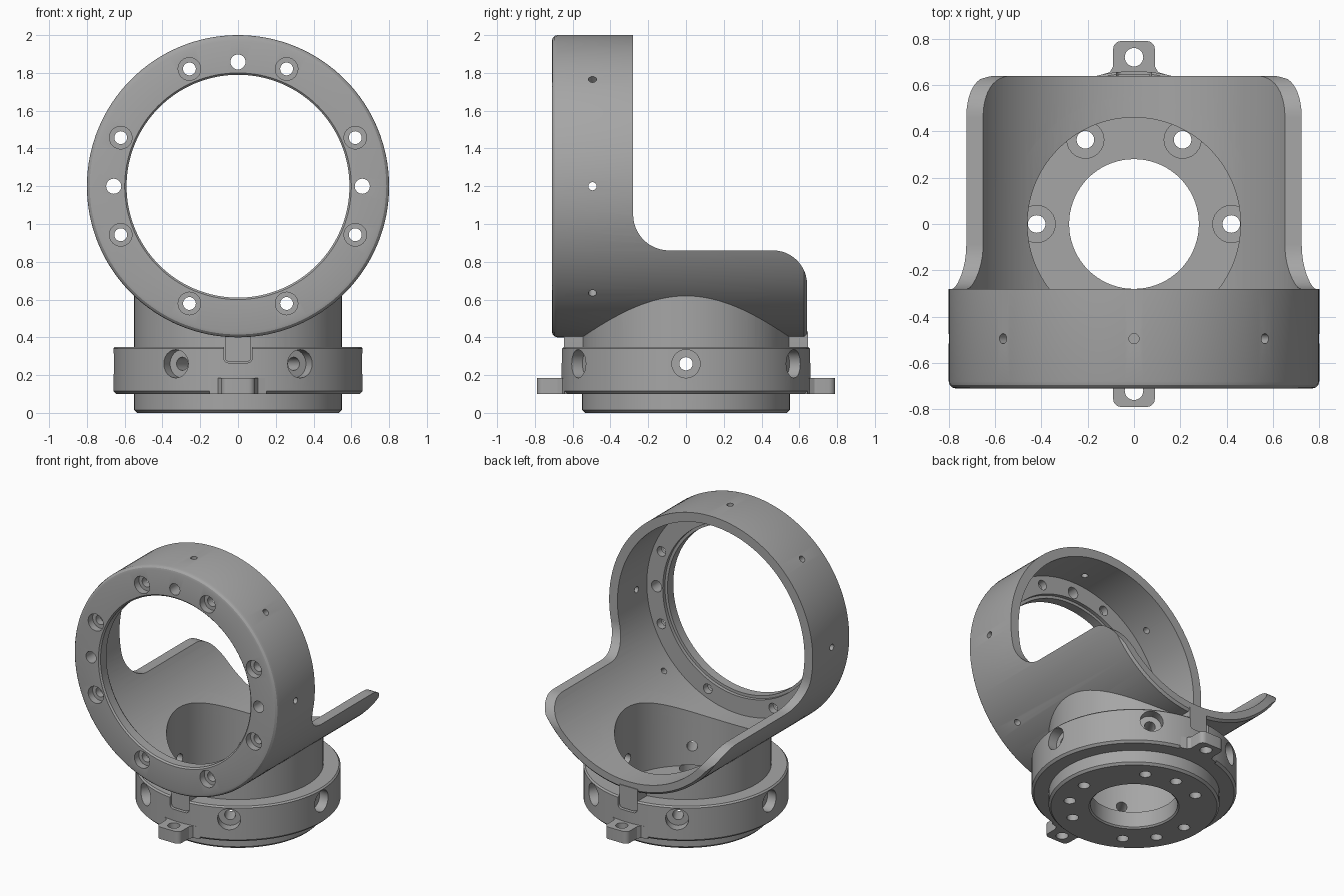
import bpy, bmesh
from math import sin, cos, pi, radians
from mathutils import Matrix, Vector

if "Cube" in bpy.data.objects:
    bpy.data.objects.remove(bpy.data.objects["Cube"])

CENTRE = Vector((0, 0, 1.2))           # axis of the big ring
TO_Y = Matrix.Rotation(-pi / 2, 4, 'X')  # turns local +z into +y


def finish(bm, name, matrix):
    bmesh.ops.transform(bm, matrix=matrix, verts=bm.verts)
    bmesh.ops.recalc_face_normals(bm, faces=bm.faces)
    mesh = bpy.data.meshes.new(name)
    bm.to_mesh(mesh)
    bm.free()
    obj = bpy.data.objects.new(name, mesh)
    bpy.context.collection.objects.link(obj)
    return obj


def lathe(name, profile, segments=96, matrix=Matrix()):
    """Spin a closed (radius, height) loop around local z."""
    bm = bmesh.new()
    rings = []
    for i in range(segments):
        a = 2 * pi * i / segments
        rings.append([bm.verts.new((r * cos(a), r * sin(a), h)) for r, h in profile])
    n = len(profile)
    for i in range(segments):
        p, q = rings[i], rings[(i + 1) % segments]
        for j in range(n):
            k = (j + 1) % n
            bm.faces.new((p[j], q[j], q[k], p[k]))
    return finish(bm, name, matrix)


def prism(name, outline, low, high, matrix=Matrix()):
    """Extrude a 2D outline along local z."""
    bm = bmesh.new()
    face = bm.faces.new([bm.verts.new((x, y, low)) for x, y in outline])
    new = bmesh.ops.extrude_face_region(bm, geom=[face])["geom"]
    bmesh.ops.translate(bm, vec=(0, 0, high - low),
                        verts=[v for v in new if isinstance(v, bmesh.types.BMVert)])
    return finish(bm, name, matrix)


def arc(cx, cy, r, start, end, steps=8):
    angles = [radians(start + (end - start) * i / steps) for i in range(steps + 1)]
    return [(cx + r * cos(a), cy + r * sin(a)) for a in angles]


def rod(start, end, radius, segments=24):
    """Cylinder cutter between two points."""
    start, end = Vector(start), Vector(end)
    turn = (end - start).to_track_quat('Z', 'Y').to_matrix().to_4x4()
    outline = arc(0, 0, radius, 0, 360 - 360 / segments, segments - 1)
    return prism("cutter", outline, 0, (end - start).length,
                 Matrix.Translation(start) @ turn)


def boolean(obj, cutter, operation='DIFFERENCE'):
    cutter.hide_render = True
    mod = obj.modifiers.new("cut", 'BOOLEAN')
    mod.object, mod.operation, mod.solver = cutter, operation, 'EXACT'
    graph = bpy.context.evaluated_depsgraph_get()
    mesh = bpy.data.meshes.new_from_object(obj.evaluated_get(graph))
    obj.modifiers.clear()
    obj.data = mesh
    bpy.data.objects.remove(cutter)


def polar(angle, r, z=0.0):
    return Vector((r * cos(radians(angle)), r * sin(radians(angle)), z))


def ring_point(angle, r, y):
    return CENTRE + Vector((r * cos(radians(angle)), y, r * sin(radians(angle))))


# Big ring with front flange, and its rear trough
ring_place = Matrix.Translation(CENTRE) @ TO_Y
ring = lathe("ring_and_trough", [
    (.60, -.71), (.77, -.71), (.785, -.706), (.796, -.695), (.80, -.68),
    (.80, .625), (.785, .64), (.735, .64), (.735, -.61), (.61, -.61),
    (.61, -.635), (.59, -.635), (.59, -.70)], 128, ring_place)

# Side outline: full ring at the front, low trough at the back
side = ([(-1, -1), (.641, -1)] + arc(.461, .68, .18, 0, 90, 12)
        + arc(-.09, 1.05, .19, 270, 180, 12) + [(-.28, 3), (-1, 3)])
yz_to_world = Matrix(((0, 0, 1, 0), (1, 0, 0, 0), (0, 1, 0, 0), (0, 0, 0, 1)))
boolean(ring, prism("cutter", side, -2, 2, yz_to_world), 'INTERSECT')

# Opening from the trough down into the base
boolean(ring, rod((0, 0, .12), (0, 0, .85), .46, 96))

# Flange screw holes with counterbores, and three plain holes
for i in range(8):
    a = 22.5 + 45 * i
    boolean(ring, rod(ring_point(a, .672, -.8), ring_point(a, .672, -.55), .034))
    boolean(ring, rod(ring_point(a, .672, -.8), ring_point(a, .672, -.66), .06))
for a in (0, 90, 180):
    boolean(ring, rod(ring_point(a, .658, -.8), ring_point(a, .658, -.55), .04))

# Small radial holes round the ring
for i in range(7):
    a = -45 + 45 * i
    boolean(ring, rod(ring_point(a, .65, -.495), ring_point(a, .9, -.495), .022, 16))

# Base cup
base = lathe("base_cup", [
    (.28, .01), (.29, 0), (.535, 0), (.55, .015), (.55, .65), (.46, .65),
    (.46, .12), (.28, .12)])
boolean(base, rod(CENTRE + Vector((0, -.62, 0)), CENTRE + Vector((0, 1, 0)), .735, 128))
for i in range(6):
    a = 60 * i
    boolean(base, rod(polar(a, .42, -.1), polar(a, .42, .3), .038))
    boolean(base, rod(polar(a, .42, .07), polar(a, .42, .125), .08))
for a in (90, 210, 330):               # blind holes underneath
    boolean(base, rod(polar(a, .42, -.1), polar(a, .42, .07), .038))

# Collar round the base
collar = lathe("collar", [
    (.545, .10), (.645, .10), (.66, .115), (.66, .34), (.65, .35), (.545, .35)])
for i in range(6):
    a = 60 * i
    boolean(base, rod(polar(a, .40, .26), polar(a, .8, .26), .035))
    boolean(collar, rod(polar(a, .50, .26), polar(a, .8, .26), .035))
    boolean(collar, rod(polar(a, .59, .26), polar(a, .8, .26), .075))


# Keys and drilled tabs, front and back
def key_outline(half, low, high):
    c = half - .025
    return (arc(-c, low + .025, .025, 180, 270, 4) + arc(c, low + .025, .025, 270, 360, 4)
            + [(half, high), (-half, high)])


XZ = Matrix.Rotation(pi / 2, 4, 'X')   # local y becomes z, local z becomes -y
tab_outline = ([(-.15, .60), (-.15, .642), (-.105, .655), (-.09, .68)]
               + arc(-.055, .755, .035, 180, 90, 5) + arc(.055, .755, .035, 90, 0, 5)
               + [(.09, .68), (.105, .655), (.15, .642), (.15, .60)])
parts = [ring, base, collar]
for label, angle in (("front", 0), ("back", pi)):
    spin = Matrix.Rotation(angle, 4, 'Z')
    boolean(collar, prism("cutter", key_outline(.075, .265, .5), .5, .8, spin @ XZ))
    parts.append(prism(label + "_key", key_outline(.07, .27, .43), .53, .645, spin @ XZ))
    tab = prism(label + "_tab", tab_outline, .10, .185,
                spin @ Matrix.Rotation(pi, 4, 'Z'))
    y = -.72 * cos(angle)
    boolean(tab, rod((0, y, 0), (0, y, .3), .04))
    parts.append(tab)

# One grey finish
grey = bpy.data.materials.new("plain_grey")
grey.use_nodes = True
colour = (.38, .38, .38, 1)
grey.diffuse_color = colour
grey.node_tree.nodes["Principled BSDF"].inputs["Base Color"].default_value = colour

bpy.ops.object.select_all(action='DESELECT')
for part in parts:
    part.data.materials.clear()
    part.data.materials.append(grey)
    part.select_set(True)
bpy.context.view_layer.objects.active = ring
bpy.ops.object.shade_smooth_by_angle(angle=radians(30))
